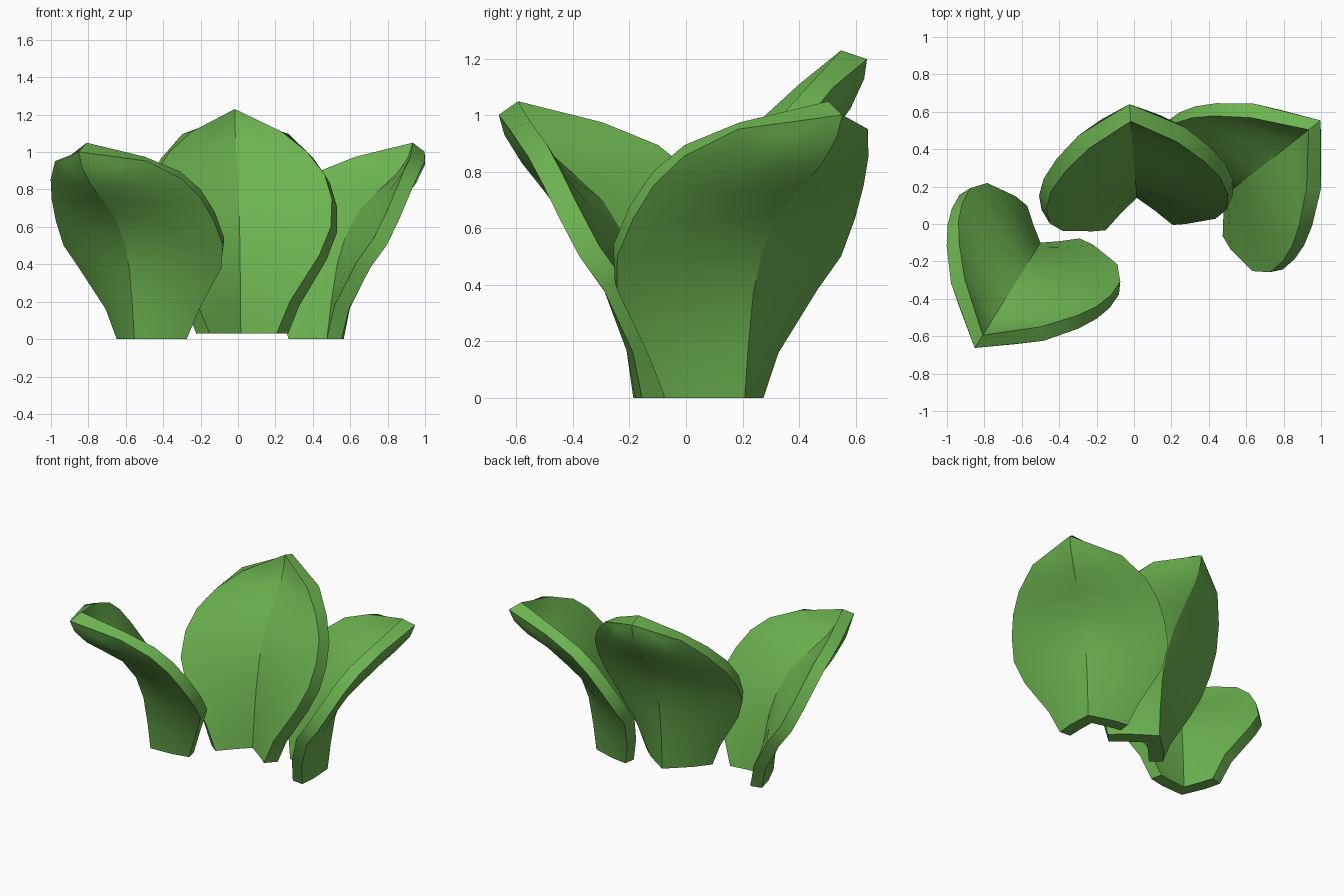
import bpy, bmesh, math
from mathutils import Vector

if "Cube" in bpy.data.objects:
    bpy.data.objects.remove(bpy.data.objects["Cube"])

green = bpy.data.materials.new("leaf green")
green.diffuse_color = (0.15, 0.45, 0.08, 1)
green.use_nodes = True
green.node_tree.nodes["Principled BSDF"].inputs["Base Color"].default_value = green.diffuse_color

# Each row: spine outward, spine height, edge half width, edge outward, edge height
UPRIGHT = [(0, 0, .18, -.16, 0), (.02, .2, .25, -.16, .17), (.05, .42, .41, -.145, .42),
           (.09, .6, .475, -.10, .57), (.17, .78, .487, -.02, .72), (.27, .92, .455, .07, .85),
           (.36, 1.04, .37, .17, .97), (.4, 1.13, .24, .28, 1.08), (.41, 1.2, 0, .41, 1.2)]
FLARED = [(0, 0, .165, -.13, 0), (.03, .2, .245, -.14, .18), (.07, .4, .41, -.12, .41),
          (.13, .56, .472, -.05, .54), (.23, .7, .468, .04, .68), (.36, .8, .435, .13, .8),
          (.48, .89, .37, .23, .895), (.55, .97, .24, .38, .975), (.583, 1.05, 0, .583, 1.05)]


def leaf(name, rows, base, heading, thick=.08, bulge_in=.015, bulge_out=.05):
    """Folded leaf blade, fuller on the outside; local x points outward, y sideways, z up."""
    spine = [Vector((r[0], 0, r[1])) for r in rows]
    edge = [Vector((r[3], r[2], r[4])) for r in rows]
    last = len(rows) - 1
    cen = [(a + b) / 2 for a, b in zip(spine, edge)]

    def normal(across, along, level):
        n = across.cross(along)
        if level:
            n.z = 0          # keep the cut base level
        n.normalize()
        return -n if n.x < 0 else n

    mid, spine_out, mid_out, edge_out = [], [], [], []
    for i in range(last + 1):
        j = min(i, last - 1)
        along = cen[min(j + 1, last)] - cen[max(j - 1, 0)]
        across = edge[j] - spine[j]
        n = normal(across, along, i == 0)
        lift = n * across.length
        mid.append(cen[i] + lift * bulge_in)
        ne = normal(across / 2 - lift * bulge_out, along, i == 0)
        m = Vector((n.x, 0, n.z))
        d = m.normalized() * thick * min(1 / m.length, 1.4)
        spine_out.append(spine[i] + d)
        mid_out.append(cen[i] + lift * bulge_out + n * thick)
        edge_out.append(edge[i] + (d if i == last else ne * thick))

    bm = bmesh.new()
    ang = math.radians(heading)
    c, s = math.cos(ang), math.sin(ang)

    def vert(p, side=1):
        x, y = p.x, p.y * side
        return bm.verts.new((base[0] + c * x - s * y, base[1] + s * x + c * y, base[2] + p.z))

    si, so = [vert(p) for p in spine], [vert(p) for p in spine_out]
    for side in (1, -1):
        mi, ei, mo, eo = ([vert(p, side) for p in col[:-1]] + [tip[-1]]
                          for col, tip in ((mid, si), (edge, si), (mid_out, so), (edge_out, so)))
        bm.faces.new((si[0], mi[0], mo[0], so[0]))              # cut base
        bm.faces.new((mi[0], ei[0], eo[0], mo[0]))
        for k in range(last):
            # inside, outside, rim
            for a, b in ((si, mi), (mi, ei), (so, mo), (mo, eo), (ei, eo)):
                quad = [a[k], b[k], b[k + 1], a[k + 1]]
                bm.faces.new(list(dict.fromkeys(quad)))
        # crisp rims
        for col in (ei, eo):
            for a, b in zip(col, col[1:]):
                bm.edges.get((a, b)).smooth = False
    # crisp fold lines
    for col in (si, so):
        for a, b in zip(col, col[1:]):
            bm.edges.get((a, b)).smooth = False
    bmesh.ops.recalc_face_normals(bm, faces=bm.faces[:])
    me = bpy.data.meshes.new(name)
    bm.to_mesh(me)
    bm.free()
    me.materials.append(green)
    ob = bpy.data.objects.new(name, me)
    bpy.context.collection.objects.link(ob)
    bpy.ops.object.select_all(action='DESELECT')
    ob.select_set(True)
    bpy.context.view_layer.objects.active = ob
    bpy.ops.object.shade_smooth_by_angle(angle=math.radians(30), keep_sharp_edges=True)


leaf("middle_leaf", UPRIGHT, (.015, .14, .03), 94.5, thick=.09)
leaf("left_leaf", FLARED, (-.5, -.1, 0), 238)
leaf("right_leaf", FLARED, (.475, .145, 0), 38)
